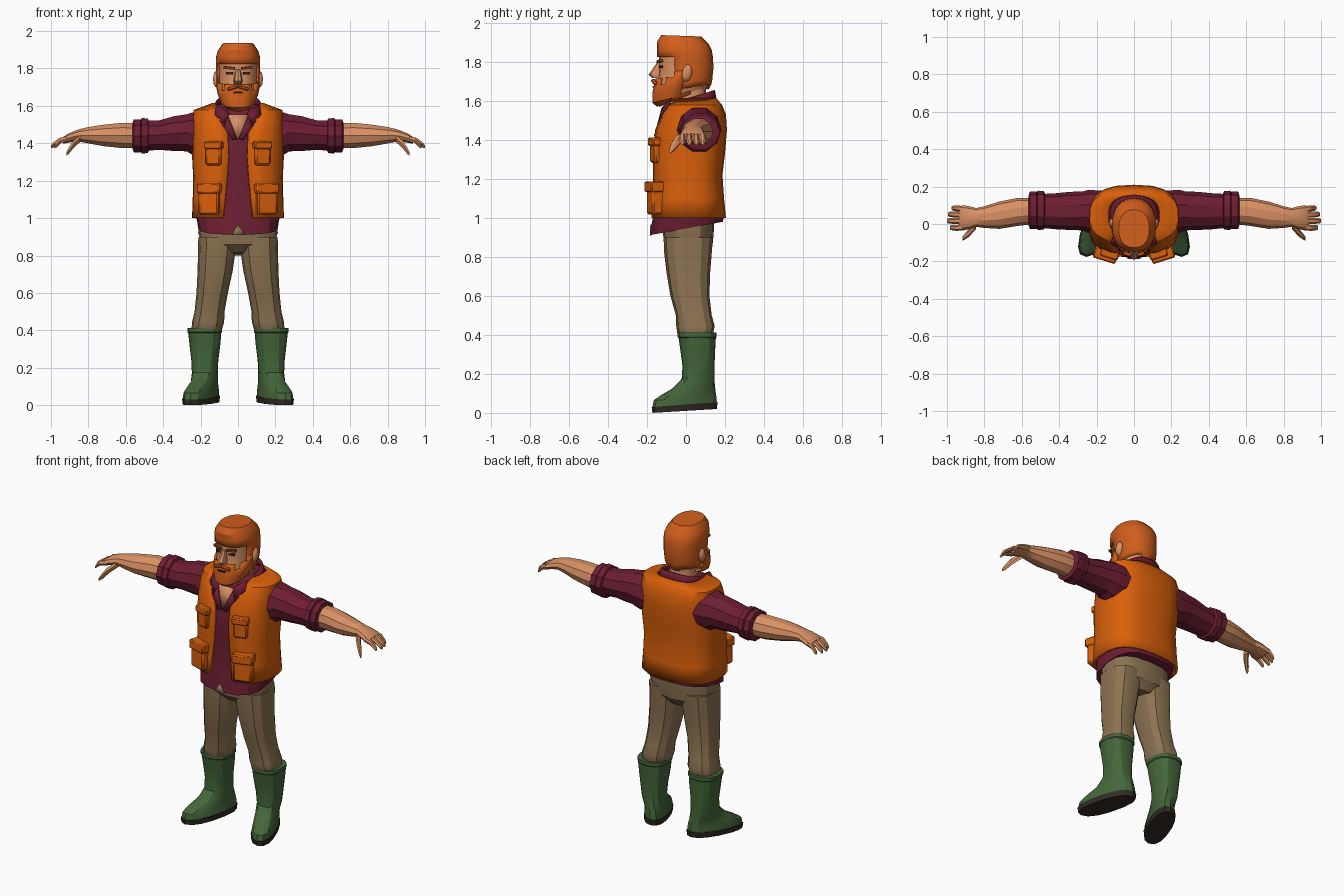
import bpy, bmesh, math
from mathutils import Matrix, Vector


def material(name, r, g, b):
    m = bpy.data.materials.new(name)
    lin = [(c / 255 / 12.92) if c < 10 else ((c / 255 + 0.055) / 1.055) ** 2.4 for c in (r, g, b)]
    m.diffuse_color = (*lin, 1)
    return m


SKIN = material("skin", 216, 144, 100)
HAIR = material("ginger_hair", 208, 94, 28)
BROW = material("dark_ginger", 130, 58, 22)
VEST = material("orange_vest", 218, 96, 10)
SHIRT = material("maroon_shirt", 108, 30, 50)
PANTS = material("khaki_trousers", 140, 115, 82)
BOOT = material("green_boots", 68, 102, 58)
SOLE = material("dark_sole", 48, 42, 34)
EYE = material("dark_eye", 45, 30, 25)


def ring(zf, zb, rx, yf, yb, cx=0, n=16, p=2.4, shear=0, w=None):
    """Superellipse section from front to back, tilted zf..zb; w gives an open right half."""
    yc, ry = (yf + yb) / 2, (yb - yf) / 2
    if w is None:
        angles = [2 * math.pi * i / n for i in range(n)]
    else:
        a0 = math.asin((w / rx) ** (p / 2))
        angles = [a0 + (math.pi - a0) * i / n for i in range(n + 1)]
    pts = []
    for a in angles:
        s, c = math.sin(a), math.cos(a)
        x = rx * math.copysign(abs(s) ** (2 / p), s)
        y = yc - ry * math.copysign(abs(c) ** (2 / p), c)
        pts.append(Vector((cx + x + shear * (0.08 - y), y, zf + (zb - zf) * (y - yf) / (yb - yf))))
    return pts


def arm_ring(x, y, z, ry, rz, n=10):
    return [Vector((x, y + ry * math.cos(2 * math.pi * i / n), z + rz * math.sin(2 * math.pi * i / n)))
            for i in range(n)]


def finish(name, bm, mat, mirror=False, thick=0, bevel=0, angle=28):
    me = bpy.data.meshes.new(name)
    bm.to_mesh(me)
    bm.free()
    me.materials.append(mat)
    for f in me.polygons:
        f.use_smooth = True
    me.set_sharp_from_angle(angle=math.radians(angle))
    ob = bpy.data.objects.new(name, me)
    bpy.context.collection.objects.link(ob)
    if bevel:
        b = ob.modifiers.new("bevel", "BEVEL")
        b.width, b.segments = bevel, 1
    if mirror:
        ob.modifiers.new("mirror", "MIRROR")
    if thick:
        ob.modifiers.new("thickness", "SOLIDIFY").thickness = thick
    return ob


def loft(name, rings, mat, closed=True, keep=None, **kw):
    bm = bmesh.new()
    rows = [[bm.verts.new(v) for v in r] for r in rings]
    n = len(rows[0])
    for lo, hi in zip(rows, rows[1:]):
        for i in range(n if closed else n - 1):
            j = (i + 1) % n
            bm.faces.new((lo[i], lo[j], hi[j], hi[i]))
    if closed:
        bm.faces.new(rows[0][::-1])
        bm.faces.new(rows[-1])
        bmesh.ops.recalc_face_normals(bm, faces=bm.faces)
    if keep:
        drop = [f for f in bm.faces if not keep(f.calc_center_median())]
        bmesh.ops.delete(bm, geom=drop, context="FACES")
    return finish(name, bm, mat, **kw)


def box(name, loc, size, mat, rz=0, ry=0, mirror=True, bevel=0):
    bm = bmesh.new()
    m = (Matrix.Translation(loc) @ Matrix.Rotation(rz, 4, "Z") @ Matrix.Rotation(ry, 4, "Y")
         @ Matrix.Diagonal((*size, 1)))
    bmesh.ops.create_cube(bm, size=1, matrix=m)
    return finish(name, bm, mat, mirror=mirror, bevel=bevel)


def plate(name, pts, mat, mirror=False):
    bm = bmesh.new()
    bm.faces.new([bm.verts.new(p) for p in pts])
    return finish(name, bm, mat, mirror=mirror, thick=0.008)


# Head, with hair and beard as shells over chosen parts of it
HEAD = [(1.57, 1.645, .05, -.135, .06), (1.59, 1.66, .08, -.16, .105), (1.64, 1.685, .096, -.16, .118),
        (1.68, 1.71, .102, -.15, .123), (1.715, 1.735, .104, -.143, .125), (1.75, 1.76, .104, -.138, .128),
        (1.79, 1.79, .105, -.14, .128), (1.825, 1.825, .106, -.138, .126), (1.86, 1.86, .106, -.136, .12),
        (1.9, 1.89, .096, -.138, .105), (1.925, 1.918, .07, -.115, .065)]


def head_rings(d):
    return [ring(zf + (d if zf > 1.9 else 0), zb + (d if zf > 1.9 else 0), rx + d, yf - d, yb + d, n=20, p=2.3)
            for zf, zb, rx, yf, yb in HEAD]


loft("head", head_rings(0), SKIN)
loft("hair", head_rings(.012), HAIR, thick=.018,
     keep=lambda c: c.z > 1.842 or (c.y > 0 and c.z > 1.67) or (c.y > -.055 and c.z > 1.73))
loft("beard", head_rings(.013), HAIR, thick=.018,
     keep=lambda c: c.y < 0 and c.z < 1.70 + max(0, c.y + .12) * .6)
loft("neck", [ring(1.48, 1.48, .085, -.08, .11), ring(1.58, 1.58, .078, -.065, .105),
              ring(1.69, 1.69, .078, -.06, .1)], SKIN)
loft("nose", [ring(1.716, 1.716, .02, -.172, -.11, n=8), ring(1.734, 1.734, .024, -.192, -.11, n=8),
              ring(1.795, 1.795, .013, -.15, -.11, n=8)], SKIN)
box("eyebrow", (.047, -.134, 1.803), (.058, .018, .014), BROW, rz=.27, ry=-.1)
box("eye", (.045, -.127, 1.775), (.038, .012, .014), EYE, rz=.25)
box("mouth", (0, -.167, 1.672), (.05, .008, .009), EYE, mirror=False)
box("moustache", (.028, -.162, 1.697), (.058, .022, .018), HAIR, rz=.25, ry=.3, bevel=.005)
bm = bmesh.new()
bmesh.ops.create_icosphere(bm, subdivisions=2, radius=1, matrix=Matrix.Translation((.114, .005, 1.742))
                           @ Matrix.Rotation(-.15, 4, "X") @ Matrix.Diagonal((.02, .026, .046, 1)))
finish("ear", bm, SKIN, mirror=True)

# Vest: open-fronted half shell, mirrored (z, half width, front, back, opening)
BODY = [(1.0, .247, -.18, .205, .08), (1.1, .243, -.175, .195, .07), (1.22, .24, -.17, .187, .058),
        (1.33, .246, -.17, .2, .05), (1.45, .243, -.16, .21, .055), (1.53, .243, -.13, .205, .085),
        (1.578, .238, -.1, .185, .11), (1.615, .14, -.07, .155, .12)]
loft("vest", [ring(z, z, rx, yf, yb, n=10, p=2.7, w=w) for z, rx, yf, yb, w in BODY], VEST,
     closed=False, mirror=True, thick=.016)

# Vest pockets with flaps
for label, x, y, z, wd, dp, ht in (("upper", .13, -.157, 1.345, .085, .036, .125),
                                   ("lower", .15, -.155, 1.1, .112, .068, .165)):
    box(label + "_pocket", (x, y, z), (wd, dp, ht), VEST, rz=.3, bevel=.01)
    box(label + "_pocket_flap", (x, y - .003, z + ht * .36), (wd + .014, dp + .012, ht * .34), VEST,
        rz=.3, bevel=.007)

# Shirt body, hem notch, open neck and collar
loft("shirt", [ring(.912, .98, .213, -.182, .19, p=2.7), ring(.96, 1.0, .218, -.178, .192, p=2.7)]
     + [ring(z - .008 + .03 * (z < 1.01), z - .008 + .03 * (z < 1.01), rx - .02, yf + .015, yb - .018, p=2.7)
        for z, rx, yf, yb, w in BODY], SHIRT)
plate("hem_notch", [(-.035, -.186, .91), (.035, -.186, .91), (0, -.183, .965)], PANTS)
plate("open_neck", [(0, -.157, 1.42), (.06, -.115, 1.555), (-.06, -.115, 1.555)], SKIN)
loft("collar", [ring(1.55, 1.6, .142, -.11, .158, n=8, w=.062), ring(1.585, 1.655, .118, -.092, .148, n=8, w=.058)],
     SHIRT, closed=False, mirror=True, thick=.016)
plate("collar_point", [(.05, -.125, 1.565), (.075, -.145, 1.49), (.125, -.105, 1.555), (.115, -.075, 1.61)],
      SHIRT, mirror=True)
plate("shirt_lapel", [(.004, -.163, 1.425), (.03, -.163, 1.42), (.085, -.142, 1.5), (.058, -.122, 1.56)],
      SHIRT, mirror=True)

# Sleeves with rolled cuffs
loft("sleeve", [arm_ring(*a) for a in ((.15, .068, 1.45, .11, .115), (.246, .068, 1.452, .114, .118),
     (.275, .07, 1.456, .104, .104), (.34, .07, 1.452, .102, .098), (.42, .068, 1.444, .096, .083),
     (.5, .07, 1.44, .09, .085))], SHIRT, mirror=True)
loft("cuff_fold", [arm_ring(*a) for a in ((.475, .073, 1.44, .088, .082), (.482, .073, 1.44, .103, .097),
     (.515, .073, 1.44, .105, .1), (.522, .073, 1.44, .09, .085))], SHIRT, mirror=True)
loft("cuff_edge", [arm_ring(*a) for a in ((.515, .073, 1.44, .09, .086), (.522, .073, 1.44, .1, .093),
     (.557, .073, 1.44, .1, .093), (.563, .073, 1.44, .08, .075))], SHIRT, mirror=True)

# Forearm and palm, then fingers and thumb
loft("forearm_and_palm", [arm_ring(*a) for a in ((.53, .07, 1.44, .07, .07), (.62, .065, 1.442, .075, .071),
     (.72, .047, 1.442, .073, .06), (.8, .037, 1.443, .058, .046), (.845, .035, 1.442, .05, .036),
     (.875, .034, 1.437, .06, .03), (.915, .033, 1.425, .068, .025), (.935, .033, 1.416, .06, .018))],
     SKIN, mirror=True)
for i, (y, tip) in enumerate(((.083, .975), (.05, .994), (.015, 1.0), (-.021, .985))):
    mid = (.91 + tip) / 2
    loft("finger_%d" % (i + 1), [arm_ring(.9, y * .9 + .003, 1.426, .016, .016, 6),
         arm_ring(mid, y, 1.416, .016, .015, 6), arm_ring(tip - .008, y + .002, 1.39, .014, .013, 6),
         arm_ring(tip, y + .002, 1.38, .008, .008, 6)], SKIN, mirror=True)
loft("thumb", [arm_ring(.845, -.002, 1.425, .025, .022, 6), arm_ring(.88, -.045, 1.395, .022, .024, 6),
               arm_ring(.905, -.068, 1.36, .016, .02, 6), arm_ring(.918, -.08, 1.343, .009, .01, 6)],
     SKIN, mirror=True)

# Trousers
loft("trouser_seat", [ring(.815, .8, .07, -.07, .1, p=2.6), ring(.86, .85, .19, -.112, .135, p=2.6),
                      ring(.92, .92, .213, -.118, .142, p=2.6), ring(1.0, 1.0, .205, -.12, .145, p=2.6)], PANTS)
LEG = [(.385, .17, .07, -.03, .13), (.41, .166, .082, -.045, .14), (.445, .16, .086, -.05, .147),
       (.5, .152, .08, -.052, .132), (.6, .138, .084, -.08, .12), (.72, .122, .094, -.1, .124),
       (.82, .114, .1, -.112, .132), (.9, .11, .102, -.115, .138)]
loft("trouser_leg", [ring(z, z, rx, yf, yb, cx, n=12) for z, cx, rx, yf, yb in LEG], PANTS, mirror=True)

# Boots: sheared so the toes point outward
BOOTS = [(.03, .055, .168, .073, -.172, .158, .34), (.065, .075, .168, .071, -.165, .157, .34),
         (.09, .1, .168, .068, -.13, .153, .32), (.125, .125, .17, .066, -.07, .15, .25),
         (.175, .165, .175, .068, -.022, .146, .12), (.24, .24, .177, .073, -.018, .146, .03),
         (.33, .33, .177, .085, -.03, .15, 0), (.385, .385, .178, .09, -.038, .153, 0),
         (.39, .39, .178, .094, -.043, .157, 0), (.412, .412, .178, .094, -.043, .157, 0)]
loft("boot", [ring(zf, zb, rx, yf, yb, cx, n=14, shear=s) for zf, zb, cx, rx, yf, yb, s in BOOTS],
     BOOT, mirror=True)
loft("boot_sole", [ring(0, .02, .074, -.172, .158, .168, n=14, shear=.34),
                   ring(.03, .055, .077, -.176, .162, .168, n=14, shear=.34)], SOLE, mirror=True)
